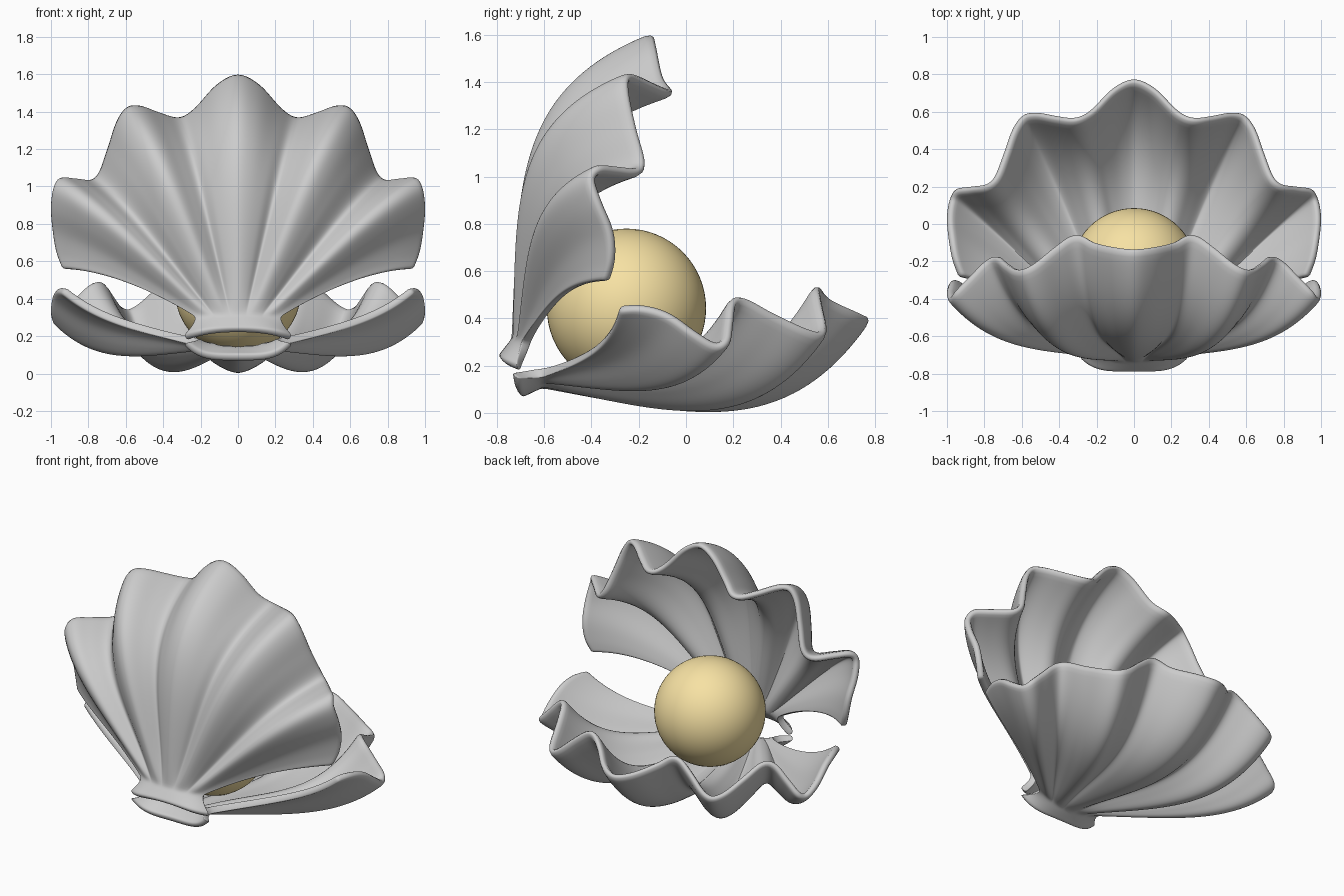
import bpy, math
from mathutils import Vector

if "Cube" in bpy.data.objects:
    bpy.data.objects.remove(bpy.data.objects["Cube"])

# half of the wavy rim of the lower valve, centre rib to side edge (x, y, z)
RIM = [Vector(p) for p in [
    (0, .787, .395), (.12, .735, .42), (.235, .62, .475), (.315, .58, .525), (.41, .588, .46),
    (.52, .607, .365), (.60, .59, .33), (.66, .51, .35), (.71, .37, .415), (.77, .235, .48),
    (.87, .21, .385), (.955, .195, .30), (.995, .13, .275), (1.01, .03, .33), (1.0, -.08, .405),
    (.98, -.19, .435), (.945, -.285, .43)]]
COLS, ROWS, FLAP = 64, 32, 5


def rim(u):
    """Smooth curve through the rim points, u from 0 to 1."""
    n = len(RIM) - 1
    i = min(int(u * n), n - 1)
    f = u * n - i
    p1, p2 = RIM[i], RIM[i + 1]
    p0 = RIM[i - 1] if i else Vector((-RIM[1].x, RIM[1].y, RIM[1].z))
    p3 = RIM[i + 2] if i + 2 <= n else p2 * 2 - p1
    return 0.5 * (2 * p1 + (p2 - p0) * f + (2 * p0 - 5 * p1 + 4 * p2 - p3) * f ** 2
                  + (3 * p1 - p0 - 3 * p2 + p3) * f ** 3)


def neck(u):
    return Vector((.23 * u, -.61, .105 + .045 * u * u))


def flap(u):
    return Vector((.295 * u, -.695 - .02 * u * u, .065 + .085 * u ** 4))


def bow_scale(a):
    """How deep each ray bows: strong in the middle, shallow at the sides."""
    keys = [1, .97, .89, .75, .52, .31, .18]
    i = min(int(a * 6), 5)
    return keys[i] + (keys[i + 1] - keys[i]) * (a * 6 - i)


def point(u, row):
    """Point of the lower valve: flared hinge flap, then bowed rays to the rim."""
    a = abs(u)
    if row < FLAP:
        f = row / FLAP
        p = flap(a).lerp(neck(a), f)
        p.x = .295 * a + (.23 - .295) * a * math.sin(f * math.pi / 2)
    else:
        s = (row - FLAP) / ROWS
        p = neck(a).lerp(rim(a), s)
        p.z -= .555 * bow_scale(a) * s * (1 - s ** 3.2)
        p.y += .16 * a ** 4 * s * (1 - s)
        # creased valleys between the ribs
        crease = 1 - abs(math.cos(math.pi * a / .373)) if a < .75 else 0
        p.z += .03 * crease * 6.75 * s * (1 - s) ** 2
    if u < 0:
        p.x = -p.x
    return p


def to_upper(p):
    """Mirror the lower valve across the tilted opening plane."""
    c, s = math.cos(math.radians(77)), math.sin(math.radians(77))
    y, z = p.y + .7, p.z - .18
    return Vector((p.x, -.685 + c * y + s * z, .21 + s * y - c * z))


def valve(name, upper):
    n = 2 * COLS + 1
    verts, faces = [], []
    for r in range(FLAP + ROWS + 1):
        for c in range(n):
            p = point(c / COLS - 1, r)
            verts.append(to_upper(p) if upper else p)
    for r in range(FLAP + ROWS):
        for c in range(n - 1):
            a = r * n + c
            q = (a, a + n, a + n + 1, a + 1)
            faces.append(q[::-1] if upper else q)
    me = bpy.data.meshes.new(name)
    me.from_pydata(verts, [], faces)
    me.polygons.foreach_set("use_smooth", [True] * len(faces))
    ob = bpy.data.objects.new(name, me)
    bpy.context.collection.objects.link(ob)
    sol = ob.modifiers.new("thickness", 'SOLIDIFY')
    sol.thickness, sol.offset = .042, -1
    sub = ob.modifiers.new("smooth", 'SUBSURF')
    sub.levels = sub.render_levels = 1


# two valves
valve("lower_shell", False)
valve("upper_shell", True)

# pearl
bpy.ops.mesh.primitive_uv_sphere_add(segments=64, ring_count=32, radius=.337, location=(0, -.252, .443))
pearl = bpy.context.object
pearl.name = "pearl"
bpy.ops.object.shade_smooth()
mat = bpy.data.materials.new("pearl_cream")
mat.diffuse_color = (.93, .76, .37, 1)
mat.use_nodes = True
mat.node_tree.nodes["Principled BSDF"].inputs["Base Color"].default_value = mat.diffuse_color
pearl.data.materials.append(mat)
